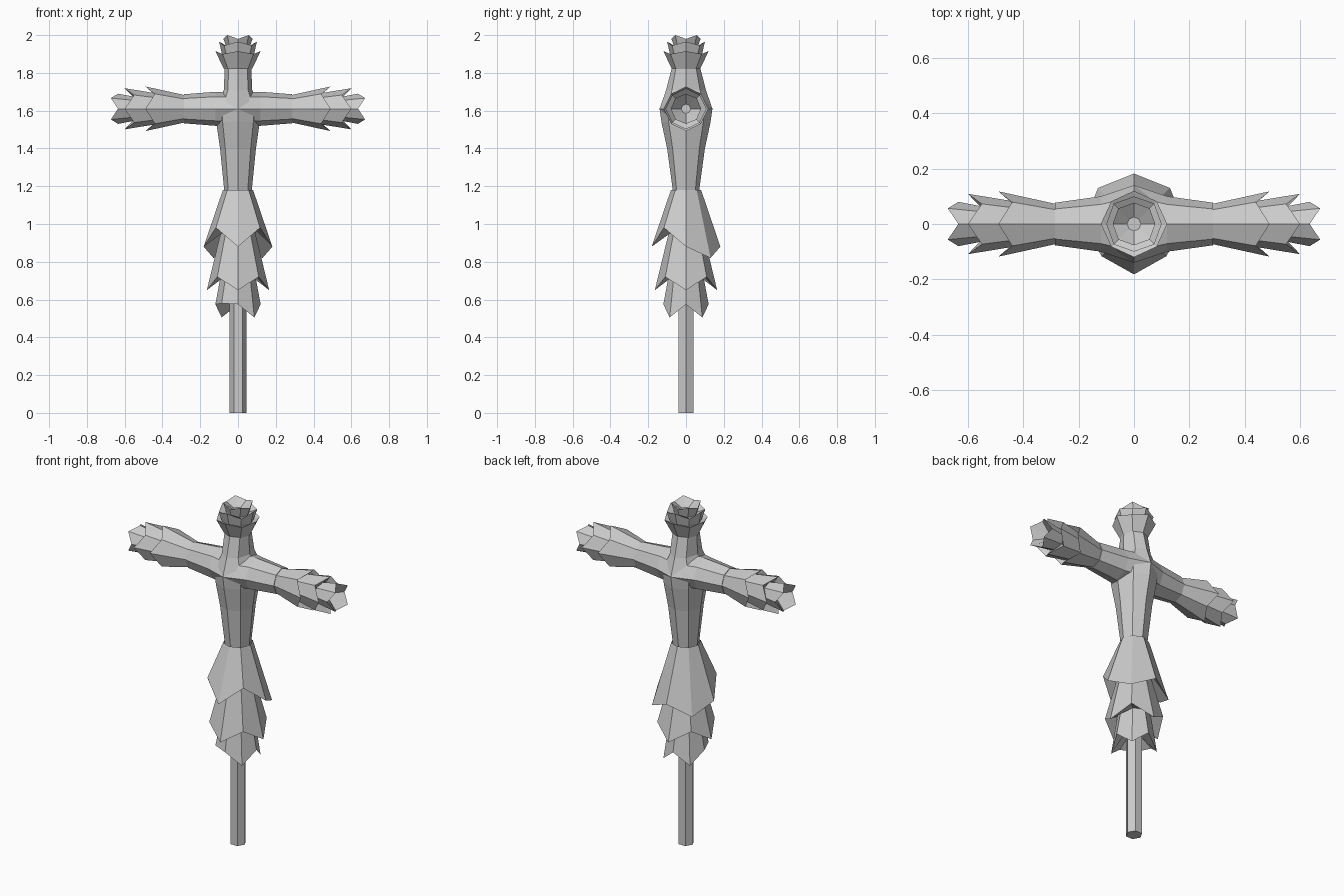
import bpy, bmesh, math
from mathutils import Matrix, Vector

if "Cube" in bpy.data.objects:
    bpy.data.objects.remove(bpy.data.objects["Cube"])

straw = bpy.data.materials.new("plain grey")
straw.use_nodes = True
GREY = (0.6, 0.6, 0.6, 1)
straw.diffuse_color = GREY
straw.node_tree.nodes["Principled BSDF"].inputs["Base Color"].default_value = GREY

UP = Matrix.Identity(4)
# Local z points along +x from the shoulder centre
ARM = Matrix.Translation((0, 0, 1.61)) @ Matrix.Rotation(math.pi / 2, 4, "Y")


def ring(height, rx, ry=None, n=8):
    """Flat ring whose first point faces the front."""
    ry = ry or rx
    return [Vector((rx * math.sin(a), -ry * math.cos(a), height))
            for a in (2 * math.pi * k / n for k in range(n))]


def jagged(axis, diagonal):
    """Ragged rim: alternating (height, radius) pairs."""
    pts = []
    for k in range(8):
        h, r = (axis, diagonal)[k % 2]
        a = math.pi * k / 4
        pts.append(Vector((r * math.sin(a), -r * math.cos(a), h)))
    return pts


def loft(name, rings, matrix=UP, cap_start=False, cap_end=False, mirror=False):
    bm = bmesh.new()
    loops = [[bm.verts.new(matrix @ p) for p in r] for r in rings]
    for a, b in zip(loops, loops[1:]):
        n = len(a)
        for i in range(n):
            j = (i + 1) % n
            bm.faces.new((a[i], a[j], b[j], b[i]))
    # Fans close the ends
    for wanted, loop, in ((cap_start, loops[0]), (cap_end, loops[-1])):
        if wanted:
            bm.faces.new(loop)
    bmesh.ops.recalc_face_normals(bm, faces=bm.faces)
    mesh = bpy.data.meshes.new(name)
    bm.to_mesh(mesh)
    bm.free()
    mesh.materials.append(straw)
    obj = bpy.data.objects.new(name, mesh)
    bpy.context.collection.objects.link(obj)
    if mirror:
        obj.modifiers.new("other_side", "MIRROR").use_clip = False
    return obj


def tuft(name, start, rim, inner, **kw):
    """Flared bundle: narrow start, ragged rim, return to the inside."""
    return loft(name, [ring(*start), rim, ring(*inner)], cap_end=True, **kw)


# Hexagonal pole, corners to the sides
pole = [[Matrix.Rotation(math.pi / 2, 4, "Z") @ p for p in ring(z, 0.045, n=6)]
        for z in (0, 0.75)]
loft("pole", pole, cap_start=True, cap_end=True)

# Torso and neck
loft("torso", [ring(1.15, 0.07, 0.066), ring(1.4, 0.095, 0.1),
               ring(1.54, 0.115, 0.13), ring(1.61, 0.12, 0.14),
               ring(1.71, 0.075, 0.105), ring(1.84, 0.07, 0.072)],
     cap_start=True, cap_end=True)

# Arm sleeves
loft("sleeve", [ring(0, 0.09, 0.14), ring(0.12, 0.09, 0.1), ring(0.285, 0.077)],
     ARM, cap_end=True, mirror=True)

# Skirt: the top tier hangs longer at the back
rim = jagged((0.88, 0.182), (0.98, 0.165))
for k in (3, 5):
    rim[k] = Vector((math.copysign(0.13, rim[k].x), 0.13, 0.82))
tuft("upper_skirt", (1.18, 0.08), rim, (0.96, 0.1))
tuft("middle_skirt", (0.98, 0.085), jagged((0.65, 0.165), (0.72, 0.155)), (0.73, 0.085))
rim = jagged((0.575, 0.12), (0.505, 0.122))
rim[7].z = 0.58
tuft("lower_skirt", (0.76, 0.085), rim, (0.62, 0.05))

# Sleeve ends
tuft("cuff", (0.28, 0.072), jagged((0.49, 0.118), (0.44, 0.112)), (0.42, 0.08),
     matrix=ARM, mirror=True)
tuft("wrist", (0.41, 0.078), jagged((0.6, 0.109), (0.55, 0.103)), (0.54, 0.065),
     matrix=ARM, mirror=True)
tuft("hand", (0.53, 0.06), jagged((0.635, 0.08), (0.673, 0.08)), (0.59, 0.025),
     matrix=ARM, mirror=True)

# Head
tuft("lower_head", (1.82, 0.074), jagged((1.915, 0.12), (1.9, 0.116)), (1.89, 0.08))
tuft("middle_head", (1.87, 0.078), jagged((1.965, 0.1), (1.945, 0.104)), (1.935, 0.065))
tuft("top_head", (1.93, 0.06), jagged((1.98, 0.077), (2.0, 0.08)), (1.955, 0.025))
